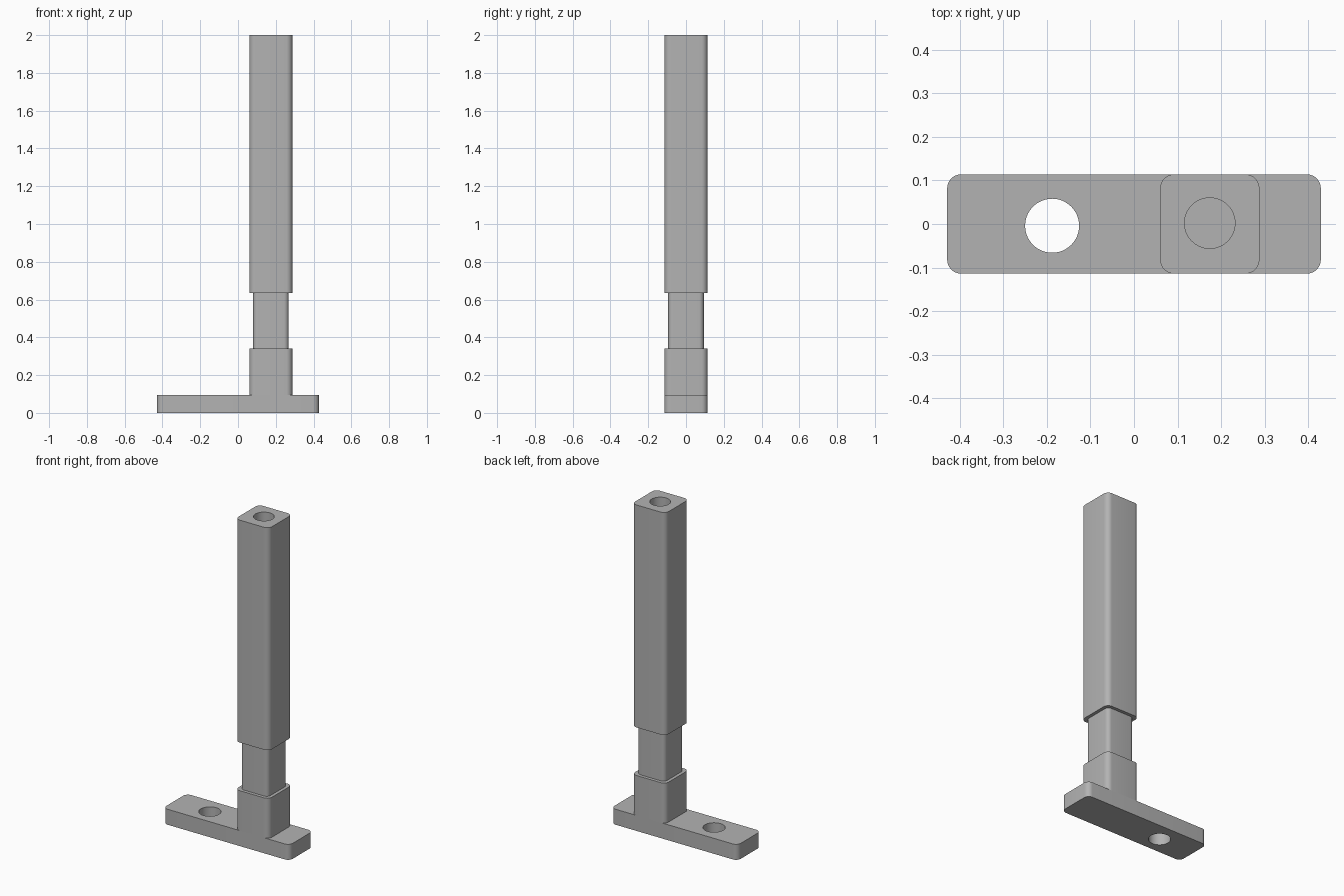
import bpy
import bmesh
import math
from mathutils import Matrix, Vector

cube = bpy.data.objects.get("Cube")
if cube:
    bpy.data.objects.remove(cube, do_unlink=True)

grey = bpy.data.materials.new("plain grey")
grey.use_nodes = True
COLOR = (0.45, 0.45, 0.45, 1)
grey.diffuse_color = COLOR
grey.node_tree.nodes["Principled BSDF"].inputs["Base Color"].default_value = COLOR

POST_X = 0.174


def add_object(name, bm):
    mesh = bpy.data.meshes.new(name)
    bm.to_mesh(mesh)
    bm.free()
    mesh.materials.append(grey)
    obj = bpy.data.objects.new(name, mesh)
    bpy.context.collection.objects.link(obj)
    return obj


def rounded_bar(name, x, width, depth, z0, z1, radius):
    """Upright block with its four vertical edges rounded."""
    bm = bmesh.new()
    size = Matrix.Diagonal((width, depth, z1 - z0, 1))
    place = Matrix.Translation((x, 0, (z0 + z1) / 2))
    bmesh.ops.create_cube(bm, size=1, matrix=place @ size)
    upright = [e for e in bm.edges
               if abs(e.verts[0].co.z - e.verts[1].co.z) > 0.01]
    bmesh.ops.bevel(bm, geom=upright, offset=radius, segments=8,
                    profile=0.5, affect='EDGES')
    return add_object(name, bm)


def drill(obj, x, y, radius, z0, z1):
    """Cut a round vertical hole and discard the cutter."""
    bm = bmesh.new()
    bmesh.ops.create_cone(bm, cap_ends=True, segments=64, radius1=radius,
                          radius2=radius, depth=z1 - z0,
                          matrix=Matrix.Translation((x, y, (z0 + z1) / 2)))
    cutter = add_object("hole_cutter", bm)
    cutter.hide_render = True
    mod = obj.modifiers.new("hole", 'BOOLEAN')
    mod.operation = 'DIFFERENCE'
    mod.solver = 'EXACT'
    mod.object = cutter
    bpy.context.view_layer.objects.active = obj
    bpy.ops.object.modifier_apply(modifier=mod.name)
    bpy.data.objects.remove(cutter, do_unlink=True)


# Foot plate with a through hole
foot = rounded_bar("foot_plate", 0, 0.858, 0.228, 0, 0.095, 0.032)
drill(foot, -0.188, -0.004, 0.062, -0.1, 0.2)

# Socket, narrower neck and tall column stacked on the plate
socket = rounded_bar("socket", POST_X, 0.228, 0.228, 0.095, 0.34, 0.032)
neck = rounded_bar("neck", POST_X, 0.188, 0.188, 0.34, 0.635, 0.025)
column = rounded_bar("column", POST_X, 0.228, 0.228, 0.635, 2, 0.032)
drill(column, POST_X, 0.002, 0.058, 1.4, 2.1)

# Smooth the rounded corners and holes, keep the rims sharp
bpy.ops.object.select_all(action='DESELECT')
for part in (foot, socket, neck, column):
    part.select_set(True)
bpy.context.view_layer.objects.active = column
bpy.ops.object.shade_smooth_by_angle(angle=math.radians(30))
